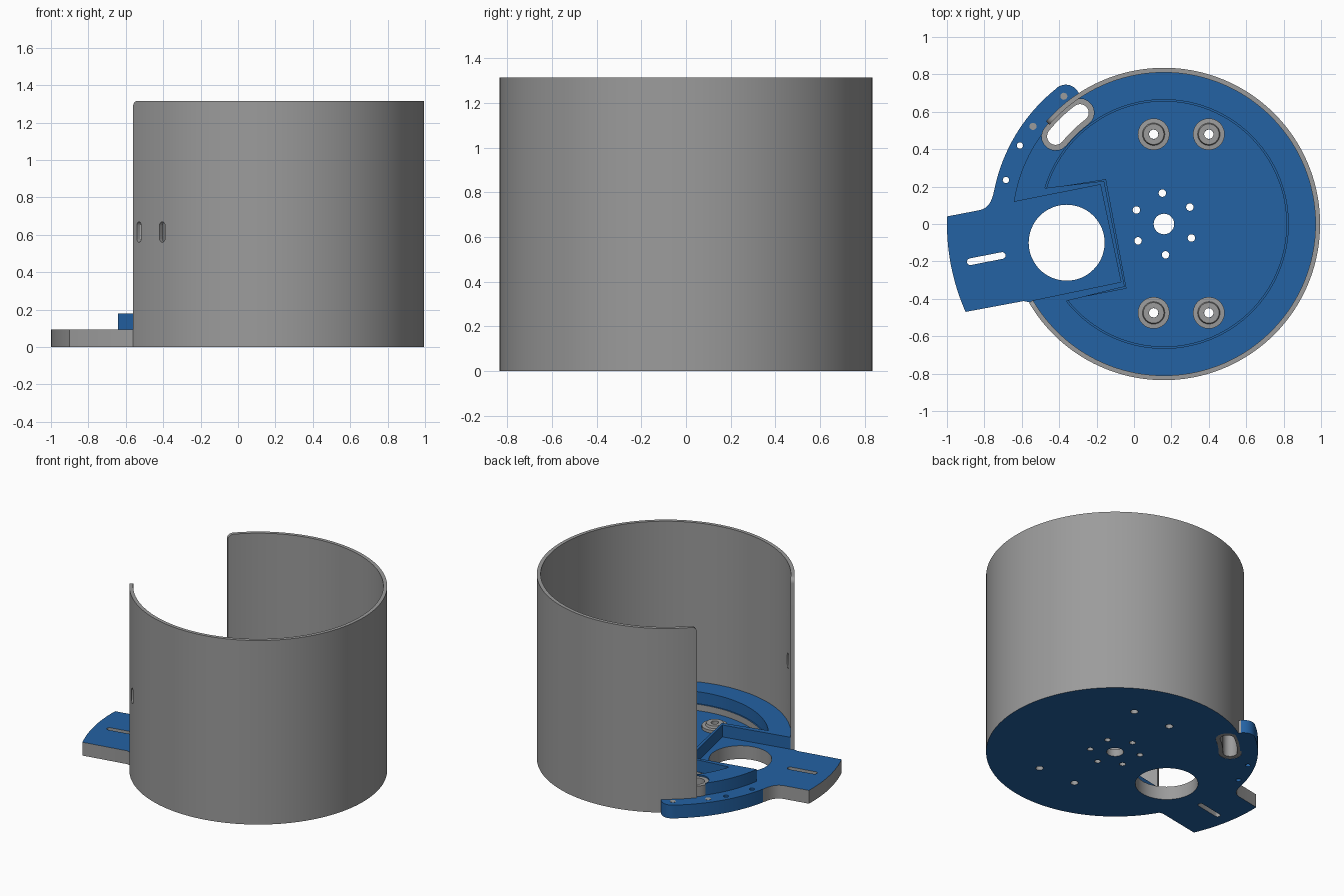
import bpy, bmesh, math
from math import cos, sin, radians
from mathutils import Vector

if "Cube" in bpy.data.objects:
    bpy.data.objects.remove(bpy.data.objects["Cube"])

CX = 0.16                      # axis of the round housing
R_IN, R_OUT, TOP = 0.81, 0.835, 1.315
BASE_H, RIM_H, FLOOR = 0.095, 0.18, 0.05


def material(name, rgb):
    m = bpy.data.materials.new(name)
    m.diffuse_color = (*rgb, 1)
    m.use_nodes = True
    m.node_tree.nodes["Principled BSDF"].inputs["Base Color"].default_value = m.diffuse_color
    return m


GREY = material("grey", (0.33, 0.33, 0.33))
BLUE = material("blue", (0.017, 0.122, 0.37))


def polar(r, deg, c=(CX, 0)):
    return (c[0] + r * cos(radians(deg)), c[1] + r * sin(radians(deg)))


def arc(r, a0, a1, n, c=(CX, 0)):
    return [polar(r, a0 + (a1 - a0) * i / n, c) for i in range(n + 1)]


def circle(x, y, r, n=24):
    return arc(r, 0, 360 - 360 / n, n - 1, (x, y))


def band(r, w, a0, a1):
    """Curved slot: half width w along an arc of radius r."""
    return (arc(r + w, a0, a1, 12) + arc(w, a1, a1 + 180, 10, polar(r, a1))[1:]
            + arc(r - w, a1, a0, 12)[1:] + arc(w, a0 + 180, a0 + 360, 10, polar(r, a0))[1:-1])


def straight_slot(x, y, length, w, deg):
    h = length / 2 - w
    d = Vector((cos(radians(deg)), sin(radians(deg)))) * h
    return (arc(w, deg - 90, deg + 90, 8, (x + d.x, y + d.y))
            + arc(w, deg + 90, deg + 270, 8, (x - d.x, y - d.y)))


def finish(name, bm, *mats):
    bmesh.ops.recalc_face_normals(bm, faces=bm.faces[:])
    me = bpy.data.meshes.new(name)
    bm.to_mesh(me)
    bm.free()
    ob = bpy.data.objects.new(name, me)
    bpy.context.collection.objects.link(ob)
    for m in mats:
        me.materials.append(m)
    return ob


def prism(name, loops, z0, z1, *mats):
    bm = bmesh.new()
    for loop in loops:
        lo = [bm.verts.new((x, y, z0)) for x, y in loop]
        hi = [bm.verts.new((x, y, z1)) for x, y in loop]
        n = len(loop)
        bm.faces.new(lo[::-1])
        bm.faces.new(hi)
        for i in range(n):
            j = (i + 1) % n
            bm.faces.new((lo[i], lo[j], hi[j], hi[i]))
    return finish(name, bm, *mats)


def cut(ob, *cutters):
    for c in cutters:
        c.hide_render = True
        mod = ob.modifiers.new("cut", 'BOOLEAN')
        mod.operation, mod.solver, mod.object = 'DIFFERENCE', 'EXACT', c
    dg = bpy.context.evaluated_depsgraph_get()
    me = bpy.data.meshes.new_from_object(ob.evaluated_get(dg))
    ob.modifiers.clear()
    ob.data = me
    for c in cutters:
        bpy.data.objects.remove(c)


def paint(ob, rule):
    ob.data.materials.clear()
    ob.data.materials.append(GREY)
    ob.data.materials.append(BLUE)
    for p in ob.data.polygons:
        p.material_index = 1 if rule(p) else 0


def smooth(ob):
    bpy.ops.object.select_all(action='DESELECT')
    ob.select_set(True)
    bpy.context.view_layer.objects.active = ob
    bpy.ops.object.shade_smooth_by_angle(angle=radians(30))


def recess(o):
    """Crescent pocket around the motor bay, grown by o."""
    return arc(0.655 + o, -141.7, 163.2, 90) + [(-0.15 - o, 0.24 - o), (-0.04 - o, -0.345 + o)]


# Base plate outline: tongue, fillet, flange with rounded end, round floor
p0, pc, p1 = Vector((-0.82, 0.075)), Vector((-0.765, 0.09)), Vector((-0.75, 0.17))
fillet = [tuple(p0 * (1 - t) ** 2 + pc * 2 * t * (1 - t) + p1 * t * t)
          for t in [i / 8 for i in range(9)]]
outline = (arc(1.16, 203.9, 178, 12) + fillet + arc(0.925, 168, 129, 20)
           + arc(0.076, 127, 20, 12, (-0.365, 0.669))
           + arc(0.814, 117, -149, 120) + [polar(R_OUT, -150), (-0.59, -0.412)])
base = prism("base_plate", [outline], 0, BASE_H)

bosses = [(x, y) for x in (0.105, 0.4) for y in (0.48, -0.475)]
holes = [circle(CX, 0, 0.055, 32), circle(-0.36, -0.1, 0.203, 64),
         straight_slot(-0.79, -0.185, 0.21, 0.018, 11),
         band(0.745, 0.075, 127, 141)]
holes += [circle(*polar(0.165, 33 + 60 * k), 0.02, 16) for k in range(6)]
holes += [circle(x, y, 0.025, 16) for x, y in bosses]
holes += [circle(x, y, 0.017, 16) for x, y in ((-0.61, 0.42), (-0.685, 0.235))]
cut(base, prism("recess_cutter", [recess(0)], FLOOR, 0.5),
    prism("hole_cutter", holes, -0.1, 0.5))


def base_blue(p):
    if abs(p.normal.z) > 0.5:
        return True
    dx, dy = p.center.x - CX, p.center.y
    return math.hypot(dx, dy) > 0.85 and 110 < math.degrees(math.atan2(dy, dx)) < 168.5


paint(base, base_blue)
smooth(base)

# Raised rim around the floor and the motor bay
rim = prism("raised_rim", [arc(R_IN + 0.001, 0, 357.5, 143)], BASE_H - 0.002, RIM_H)
bay = [(-0.18, 0.21), (-0.07, -0.31), (-1.05, -0.514), (-1.1, 0.028)]
cut(rim, prism("recess_cutter", [recess(0.01)], -0.1, 0.5),
    prism("bay_cutter", [bay], -0.1, 0.5),
    prism("slot_cutter", [band(0.745, 0.075, 127, 141)], -0.1, 0.5))
paint(rim, lambda p: True)
smooth(rim)

# Grey lining of the cable slot
lining = prism("cable_slot_lining", [band(0.745, 0.0755, 127, 141)], 0.002, RIM_H - 0.01, GREY)
cut(lining, prism("lining_cutter", [band(0.745, 0.046, 127, 141)], -0.1, 0.5))
cut(lining, prism("outside_cutter", [arc(0.9, 110, 160, 30) + arc(R_IN + 0.01, 160, 110, 30)],
                  BASE_H, 0.5))
smooth(lining)

# Screw bosses
for i, (x, y) in enumerate(bosses):
    bm = bmesh.new()
    prof = [(0.085, FLOOR - 0.002), (0.085, 0.07), (0.06, 0.072), (0.055, 0.088),
            (0.025, 0.088), (0.025, FLOOR - 0.002)]
    rings = [[bm.verts.new((*q, z)) for q in circle(x, y, r)] for r, z in prof]
    for k in range(len(rings)):
        a, b = rings[k], rings[(k + 1) % len(rings)]
        for j in range(24):
            m = (j + 1) % 24
            bm.faces.new((a[j], a[m], b[m], b[j]))
    smooth(finish(f"screw_boss_{i + 1}", bm, GREY))

# Screws in the flange
prism("flange_screws", [circle(-0.375, 0.683, 0.019, 16), circle(-0.54, 0.522, 0.019, 16)],
      BASE_H - 0.01, BASE_H + 0.002, GREY)

# Tall open wall with rounded upper corners
A0, A1, CR = -149.8, 139.0, 0.035
corner = math.degrees(CR / R_OUT)
steps = [corner * (1 - cos(radians(t))) for t in range(0, 91, 15)]
angles = [A0 + s for s in steps]
n = 140
angles += [A0 + corner + (A1 - A0 - 2 * corner) * i / n for i in range(1, n)]
angles += [A1 - s for s in reversed(steps)]
bm = bmesh.new()
cols = []
for a in angles:
    d = min(a - A0, A1 - a) / corner
    z = TOP if d >= 1 else TOP - CR + CR * math.sqrt(max(0, 1 - (1 - d) ** 2))
    cols.append([bm.verts.new((*polar(r, a), h)) for r, h in
                 ((R_IN, 0), (R_OUT, 0), (R_OUT, z), (R_IN, z))])
for a, b in zip(cols, cols[1:]):
    for k in range(4):
        m = (k + 1) % 4
        bm.faces.new((a[k], a[m], b[m], b[k]))
bm.faces.new(cols[0])
bm.faces.new(cols[-1][::-1])
wall = finish("housing_wall", bm)

# Two upright strap slots through the wall
for deg in (214.3, 227.4):
    c = prism("strap_cutter", [straight_slot(0, 0, 0.11, 0.02, 90)], -0.1, 0.1)
    # local x -> tangent, local y -> up, local z -> outward
    c.rotation_euler = (radians(90), 0, radians(deg + 90))
    c.location = (*polar(0.82, deg), 0.615)
    bpy.context.view_layer.update()
    cut(wall, c)
paint(wall, lambda p: p.normal.z < -0.5 and p.center.z < 0.01)
smooth(wall)
